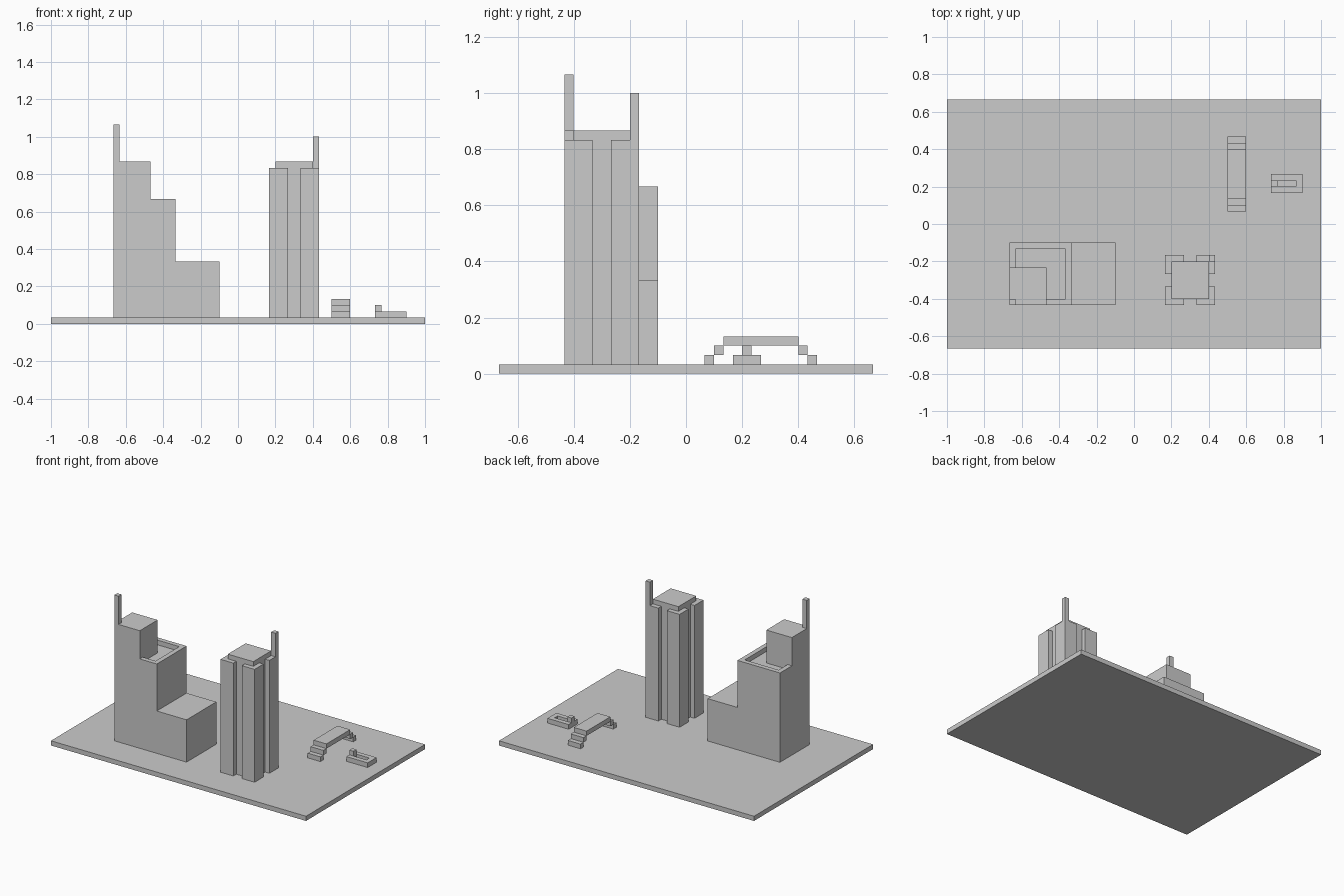
import bpy, bmesh
from mathutils import Vector

if "Cube" in bpy.data.objects:
    bpy.data.objects.remove(bpy.data.objects["Cube"])

U = 1 / 30  # one grid module


def prism(name, points, direction):
    """Extrude a flat polygon (in modules) along a direction."""
    bm = bmesh.new()
    face = bm.faces.new([bm.verts.new(Vector(p) * U) for p in points])
    ext = bmesh.ops.extrude_face_region(bm, geom=[face], use_keep_orig=True)
    verts = [g for g in ext["geom"] if isinstance(g, bmesh.types.BMVert)]
    bmesh.ops.translate(bm, verts=verts, vec=Vector(direction) * U)
    bmesh.ops.recalc_face_normals(bm, faces=bm.faces)
    mesh = bpy.data.meshes.new(name)
    bm.to_mesh(mesh)
    bm.free()
    obj = bpy.data.objects.new(name, mesh)
    bpy.context.collection.objects.link(obj)
    return obj


def box(name, x, y, z):
    """Box from (min, max) pairs in modules."""
    pts = [(x[0], y[0], z[0]), (x[1], y[0], z[0]), (x[1], y[1], z[0]), (x[0], y[1], z[0])]
    return prism(name, pts, (0, 0, z[1] - z[0]))


def cut(obj, cutter):
    mod = obj.modifiers.new("recess", "BOOLEAN")
    mod.operation = "DIFFERENCE"
    mod.solver = "EXACT"
    mod.object = cutter
    cutter.hide_render = True
    bpy.context.view_layer.objects.active = obj
    bpy.ops.object.modifier_apply(modifier=mod.name)
    bpy.data.objects.remove(cutter)


# Ground slab
box("ground_slab", (-30, 30), (-20, 20), (0, 1))

# Stepped building with a sunken roof terrace, upper tower and mast
profile = [(-20, 1), (-3, 1), (-3, 10), (-10, 10), (-10, 20), (-20, 20)]
body = prism("stepped_building", [(x, -13, z) for x, z in profile], (0, 10, 0))
terrace = [(-14, -12), (-11, -12), (-11, -4), (-19, -4), (-19, -7), (-14, -7)]
cut(body, prism("terrace_cutter", [(x, y, 19) for x, y in terrace], (0, 0, 3)))
box("upper_tower", (-20, -14), (-13, -7), (20, 26))
box("upper_tower_mast", (-20, -19), (-13, -12), (26, 32))

# Skyscraper: square core with four L-shaped corner piers and a mast
box("skyscraper_core", (6, 12), (-12, -6), (1, 26))
for sx in (-1, 1):
    for sy in (-1, 1):
        corner = [(4, 1), (4, 4), (1, 4), (1, 3), (3, 3), (3, 1)]
        prism("corner_pier", [(9 + sx * x, -9 + sy * y, 1) for x, y in corner], (0, 0, 24))
box("skyscraper_mast", (12, 13), (-6, -5), (25, 30))

# Footbridge: raised deck with mirrored steps
box("bridge_deck", (15, 18), (4, 12), (3, 4))
for s in (-1, 1):
    for i in range(2):
        ys = sorted((8 + s * (6 - i), 8 + s * (5 - i)))
        box("bridge_step", (15, 18), ys, (1 + i, 2 + i))

# Small basin with a spout block
basin = box("basin", (22, 27), (5, 8), (1, 2))
cut(basin, box("basin_cutter", (23, 26), (6, 7), (0, 3)))
box("basin_spout", (22, 23), (6, 7), (2, 3))
